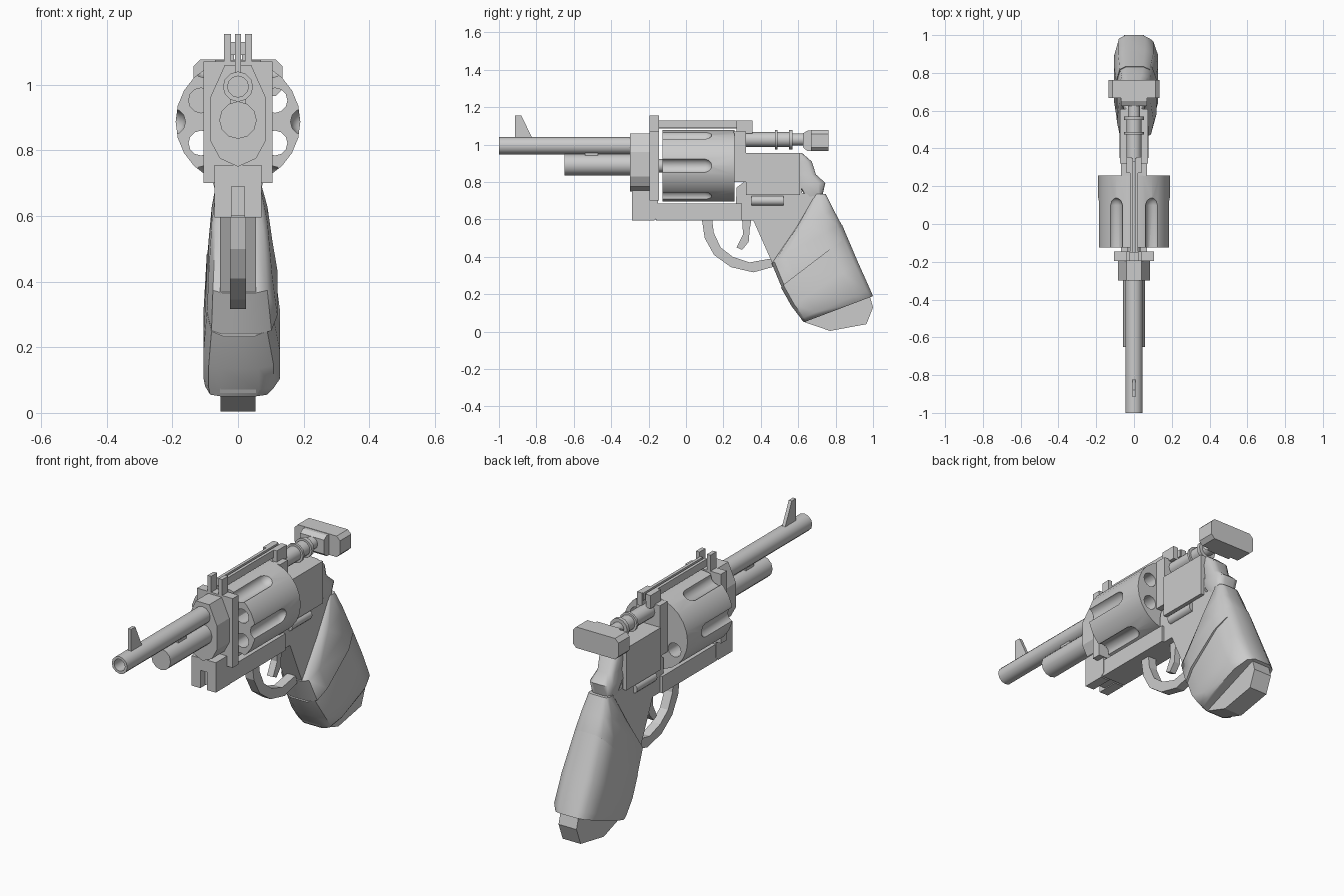
import bpy, bmesh
from math import sin, cos, pi, radians
from mathutils import Vector

cube = bpy.data.objects.get("Cube")
if cube:
    bpy.data.objects.remove(cube, do_unlink=True)

steel = bpy.data.materials.new("light grey")
steel.use_nodes = True
GREY = (0.6, 0.6, 0.6, 1)
steel.diffuse_color = GREY
steel.node_tree.nodes["Principled BSDF"].inputs["Base Color"].default_value = GREY


def finish(name, bm, smooth=None):
    bmesh.ops.remove_doubles(bm, verts=bm.verts, dist=1e-5)
    bmesh.ops.recalc_face_normals(bm, faces=bm.faces)
    mesh = bpy.data.meshes.new(name)
    bm.to_mesh(mesh)
    bm.free()
    mesh.materials.append(steel)
    ob = bpy.data.objects.new(name, mesh)
    bpy.context.collection.objects.link(ob)
    if smooth:
        shade(ob, smooth)
    return ob


def shade(ob, angle):
    bpy.ops.object.select_all(action='DESELECT')
    ob.select_set(True)
    bpy.context.view_layer.objects.active = ob
    bpy.ops.object.shade_smooth_by_angle(angle=radians(angle))


def skin(name, rings, smooth=None, caps=True):
    """Bridge equal rings of points and cap both ends."""
    bm = bmesh.new()
    vs = [[bm.verts.new(p) for p in r] for r in rings]
    n = len(vs[0])
    for a, b in zip(vs, vs[1:]):
        for i in range(n):
            j = (i + 1) % n
            bm.faces.new((a[i], a[j], b[j], b[i]))
    if caps:
        bm.faces.new(vs[0])
        bm.faces.new(vs[-1])
    return finish(name, bm, smooth)


def plate(name, pts, a, b):
    """Side profile (y, z) extruded across x."""
    return skin(name, [[(x, y, z) for y, z in pts] for x in (a, b)])


def slab(name, pts, a, b):
    """Front profile (x, z) extruded along y."""
    return skin(name, [[(x, y, z) for x, z in pts] for y in (a, b)])


def box(name, x0, x1, y0, y1, z0, z1):
    return plate(name, [(y0, z0), (y1, z0), (y1, z1), (y0, z1)], x0, x1)


def lathe(name, prof, z, x=0, n=12, smooth=40):
    """Profile (y, radius) turned about a y axis."""
    rings = [[(x + r * cos(2 * pi * i / n), y, z + r * sin(2 * pi * i / n))
              for i in range(n)] for y, r in prof]
    return skin(name, rings, smooth, caps=False)


def rod(name, y0, y1, r, z, x=0, n=12):
    return lathe(name, [(y0, 0), (y0, r), (y1, r), (y1, 0)], z, x, n)


def loft(name, sections, smooth=50):
    """Rounded sections: front (y, z), back (y, z), width at -x, width at +x."""
    outline = [(0, .5), (0.04, .85), (.22, 1), (.75, 1), (.95, .8), (1, .45)]
    rings = []
    for f, b, wl, wr in sections:
        f, b = Vector((0, *f)), Vector((0, *b))
        ring = [f.lerp(b, t) + Vector((wr * w, 0, 0)) for t, w in outline]
        ring += [f.lerp(b, t) - Vector((wl * w, 0, 0)) for t, w in reversed(outline)]
        rings.append(ring)
    return skin(name, rings, smooth)


# Barrel, rod housing and front sight
lathe("barrel", [(-.85, 0), (-.85, .032), (-1, .032), (-1, .046), (-.2, .046), (-.2, 0)], .994)
rod("rod_housing", -.65, -.2, .057, .892)
box("housing_clip", -.025, .025, -.54, -.47, .93, .96)
plate("front_sight", [(-.915, 1.03), (-.915, 1.155), (-.88, 1.155), (-.82, 1.03)], -.009, .009)

# Barrel collar and front frame
half = [(.04, 1.06), (.085, .96), (.085, .83), (.055, .775)]
slab("barrel_collar", half + [(0, .75)] + [(-x, z) for x, z in reversed(half)], -.3, -.19)
box("front_frame", -.105, .105, -.195, -.145, .70, 1.07)

# Lower frame with a slot at the nose
for s, side in ((1, "left"), (-1, "right")):
    plate("lower_nose_" + side, [(-.29, .595), (-.17, .595), (-.15, .615), (-.15, .70),
          (-.19, .755), (-.29, .755)], s * .02, s * .072)
    box("sight_post_" + side, s * .022, s * .043, -.195, -.145, 1.06, 1.155)
    box("strap_rail_" + side, s * .006, s * .022, -.15, .35, 1.09, 1.13)
    box("rear_post_" + side, s * .012, s * .04, .27, .355, 1.06, 1.13)
box("nose_core", -.02, .02, -.25, -.15, .6, .755)
box("nose_roof", -.02, .02, -.29, -.25, .69, .755)
box("strap_core", -.008, .008, -.15, .33, 1.085, 1.115)
box("lower_frame", -.07, .07, -.16, .3, .595, .685)

# Drum: a fluted cylinder with six chambers
drum_z = .887
drum = lathe("drum", [(-.125, 0), (-.125, .19), (.258, .19), (.258, 0)], drum_z, n=24)
cutters = []
for k in range(6):
    a, b = k * pi / 3, (k + .5) * pi / 3
    cutters.append(lathe("flute_cutter", [(-.2, 0), (-.2, .04), (.1, .04), (.122, .032),
                   (.135, .018), (.14, 0)], drum_z + .2 * sin(a), .2 * cos(a)))
    cutters.append(rod("chamber_cutter", -.2, .4, .038, drum_z + .13 * sin(b), .13 * cos(b)))
bpy.context.view_layer.objects.active = drum
for c in cutters:
    mod = drum.modifiers.new("cut", 'BOOLEAN')
    mod.operation, mod.solver, mod.object = 'DIFFERENCE', 'EXACT', c
    bpy.ops.object.modifier_apply(modifier=mod.name)
    bpy.data.objects.remove(c, do_unlink=True)
shade(drum, 35)
rod("drum_axle", -.19, .3, .035, drum_z)

# Rear frame
box("recoil_plate", -.07, .07, .255, .32, .80, 1.07)
plate("rear_frame", [(.265, .595), (.36, .595), (.46, .37), (.62, .06), (.9, .2), (.72, .735),
      (.62, .74), (.6, .94), (.31, .94), (.31, .8), (.27, .77)], -.055, .055)
box("side_plate", -.075, .075, .32, .61, .73, .955)
for s, side in ((1, "left"), (-1, "right")):
    rod("latch_pin_" + side, .35, .52, .026, .70, s * .05)

# Hammer: ringed shaft with a wide thumb paddle
lathe("hammer_shaft", [(.3, 0), (.3, .04), (.475, .04), (.475, .052), (.488, .052), (.488, .04),
      (.55, .04), (.55, .052), (.57, .052), (.57, .033), (.64, .033), (.64, 0)], 1.027)
plate("paddle_neck", [(.625, .985), (.65, .965), (.68, .965), (.68, 1.075), (.65, 1.075),
      (.625, 1.06)], -.07, .07)
half = [(.115, 1.077), (.135, 1.057), (.135, .985), (.115, .965)]
slab("thumb_paddle", half + [(-x, z) for x, z in reversed(half)], .668, .763)

# Trigger and its guard
plate("trigger", [(.3, .6), (.305, .52), (.27, .45), (.3, .437), (.335, .48), (.34, .54),
      (.35, .6)], -.018, .018)
outer = [(.085, .6), (.1, .5), (.15, .41), (.24, .345), (.36, .317), (.48, .35)]
inner = [(.14, .6), (.148, .53), (.185, .45), (.25, .4), (.34, .37), (.45, .39)]
rings = [[(-.024, *o), (.024, *o), (.024, *i), (-.024, *i)] for o, i in zip(outer, inner)]
skin("trigger_guard", rings)

# Grip in overlapping layers, with the butt below
loft("grip_neck", [((.57, .95), (.62, .955), .045, .045), ((.58, .9), (.672, .91), .055, .055),
     ((.59, .84), (.695, .84), .05, .05), ((.6, .79), (.745, .795), .065, .065),
     ((.64, .72), (.73, .73), .055, .055)])
loft("grip_upper", [((.69, .735), (.748, .735), .06, .06), ((.59, .56), (.79, .65), .08, .09),
     ((.458, .365), (.83, .575), .09, .105), ((.51, .24), (.85, .5), .095, .12)])
loft("grip_lower", [((.508, .235), (.835, .57), .095, .105), ((.565, .135), (.92, .37), .105, .128),
     ((.615, .07), (.985, .225), .105, .128), ((.63, .05), (1, .19), .1, .105)])
plate("butt", [(.63, .052), (.77, .004), (.965, .04), (1, .13), (.98, .2), (.8, .15)], -.053, .053)
